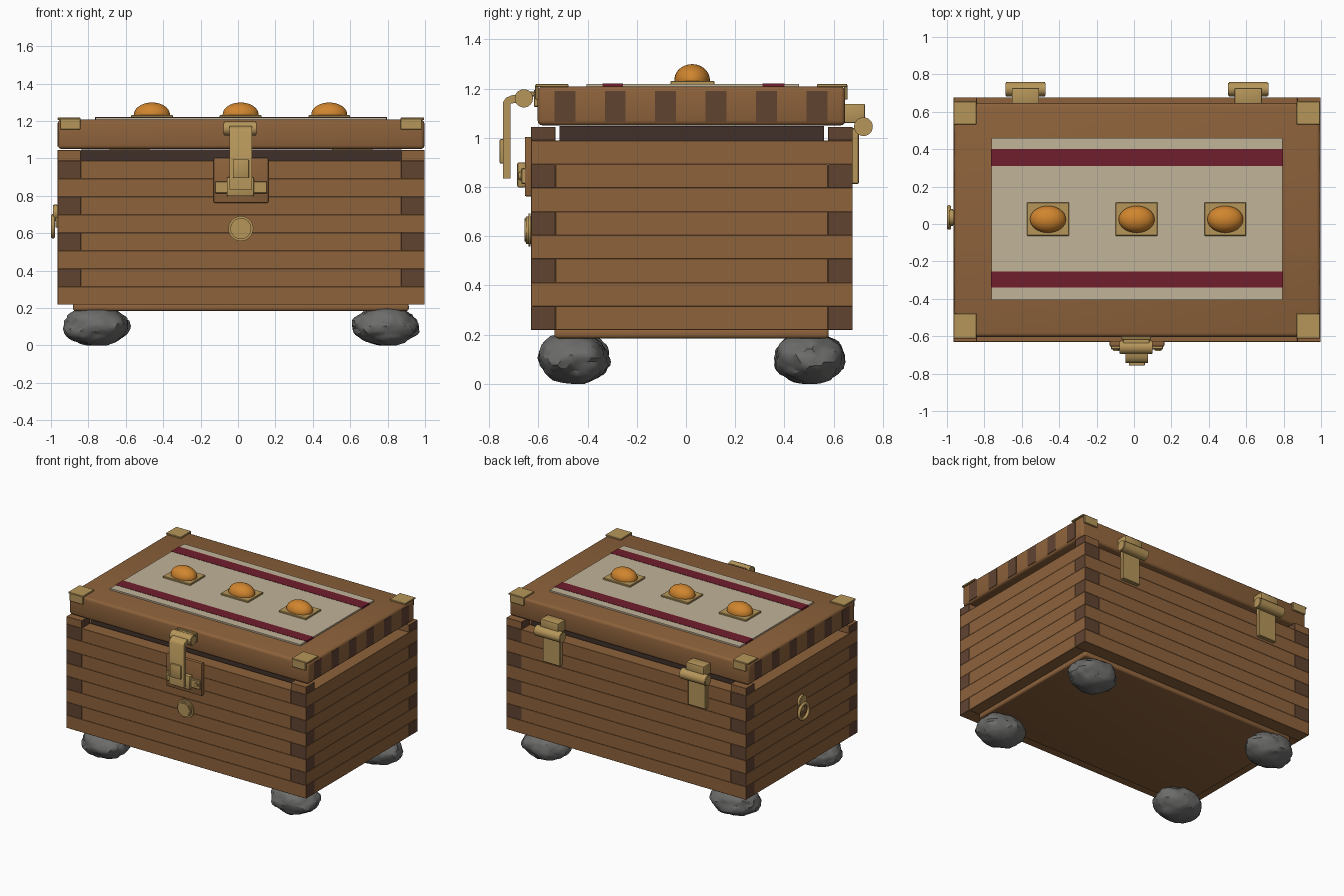
import bpy, bmesh, math
from mathutils import Vector, Matrix, noise

if "Cube" in bpy.data.objects:
    bpy.data.objects.remove(bpy.data.objects["Cube"], do_unlink=True)


def material(name, *rgb):
    """Flat material from display colour values."""
    col = [((c / 255 + 0.055) / 1.055) ** 2.4 for c in rgb] + [1]
    m = bpy.data.materials.new(name)
    m.use_nodes = True
    m.diffuse_color = col
    bsdf = m.node_tree.nodes["Principled BSDF"]
    bsdf.inputs["Base Color"].default_value = col
    bsdf.inputs["Roughness"].default_value = 0.7
    return m


WOOD = material("warm wood", 141, 98, 59)
GRAIN = material("dark end grain", 97, 68, 49)
LINING = material("dark lining", 65, 48, 42)
BRASS = material("brass", 182, 150, 90)
CLOTH = material("beige cloth", 193, 179, 152)
MAROON = material("maroon stripe", 112, 30, 46)
GEM = material("amber gem", 208, 133, 46)
STONE = material("grey stone", 108, 108, 107)


def finish(bm, name, mats, angle=35):
    bmesh.ops.recalc_face_normals(bm, faces=bm.faces)
    for f in bm.faces:
        f.smooth = True
    me = bpy.data.meshes.new(name)
    bm.to_mesh(me)
    bm.free()
    me.set_sharp_from_angle(angle=math.radians(angle))
    for m in mats:
        me.materials.append(m)
    ob = bpy.data.objects.new(name, me)
    bpy.context.collection.objects.link(ob)
    return ob


def box(name, x, y, z, mat, bevel=0.0, seg=1, end_axis=None):
    """Box from ranges; faces pointing along end_axis get end grain."""
    bm = bmesh.new()
    size = [b - a for a, b in (x, y, z)]
    mid = [(a + b) / 2 for a, b in (x, y, z)]
    bmesh.ops.create_cube(bm, size=1, matrix=Matrix.LocRotScale(mid, None, size))
    if bevel:
        bmesh.ops.bevel(bm, geom=bm.edges[:], offset=bevel, segments=seg,
                        profile=0.5, affect='EDGES')
    mats = [mat]
    if end_axis is not None:
        mats.append(GRAIN)
        bm.normal_update()
        for f in bm.faces:
            f.material_index = int(abs(f.normal[end_axis]) > 0.9)
    return finish(bm, name, mats)


def rod(name, centre, radius, length, axis, mat, bevel=0.004, sides=32):
    bm = bmesh.new()
    turn = Vector((0, 0, 1)).rotation_difference(Vector(axis))
    bmesh.ops.create_cone(bm, cap_ends=True, segments=sides, radius1=radius,
                          radius2=radius, depth=length)
    rims = [e for e in bm.edges if abs(e.verts[0].co.z - e.verts[1].co.z) < 1e-5]
    bmesh.ops.bevel(bm, geom=rims, offset=bevel, segments=2, affect='EDGES')
    bm.transform(Matrix.LocRotScale(centre, turn, None))
    return finish(bm, name, [mat])


def extrude_x(name, profile, x, mat):
    """Closed (y, z) profile swept between two x values."""
    bm = bmesh.new()
    face = bm.faces.new([bm.verts.new((x[0], y, z)) for y, z in profile])
    new = bmesh.ops.extrude_face_region(bm, geom=[face])["geom"]
    bmesh.ops.translate(bm, vec=(x[1] - x[0], 0, 0),
                        verts=[v for v in new if isinstance(v, bmesh.types.BMVert)])
    return finish(bm, name, [mat])


X0, X1, Y0, Y1 = -0.965, 0.998, -0.63, 0.677    # outer chest walls
TX, TY = 0.125, 0.1                             # wall thicknesses
BASE, ROW, TOP = 0.219, 0.0962, 1.044
SEAM = 0.0013

# Interlocking wall planks, alternating which pair runs through the corner
for i in range(8):
    z = (BASE + i * ROW, BASE + (i + 1) * ROW)
    front_through = i % 2 == 0
    dx, dy = (0, TY) if front_through else (TX, 0)
    for side, a, b in (("front", Y0, Y0 + TY), ("back", Y1 - TY, Y1)):
        box(f"{side}_plank_{i}", (X0 + dx, X1 - dx), (a, b), z, WOOD, SEAM,
            end_axis=0 if front_through else None)
    for side, a, b in (("right", X0, X0 + TX), ("left", X1 - TX, X1)):
        box(f"{side}_plank_{i}", (a, b), (Y0 + dy, Y1 - dy), z, WOOD, SEAM,
            end_axis=None if front_through else 1)

# Corner stubs above the top row and the dark inner liner
for x in ((X0, X0 + TX), (X1 - TX, X1)):
    for y in ((Y0, Y0 + TY), (Y1 - TY, Y1)):
        box("corner_stub", x, y, (BASE + 8 * ROW, TOP), WOOD, SEAM, end_axis=0)
box("inner_liner", (X0 + TX, X1 - TX), (-0.515, 0.56), (0.21, 1.047), LINING)

# Base frame
box("base_frame", (-0.883, 0.913), (-0.535, 0.58), (0.185, 0.225), WOOD, 0.013, 3)

# Stone feet
for i, x in enumerate((-0.76, 0.788)):
    for j, y in enumerate((-0.455, 0.502)):
        bm = bmesh.new()
        bmesh.ops.create_icosphere(bm, subdivisions=4, radius=1)
        shift = Vector((5.1 * i, 3.7 * j, 1.3))
        for v in bm.verts:
            n = v.co.normalized()
            r = 0.97 + 0.1 * noise.noise(n * 1.6 + shift) + 0.06 * noise.noise(n * 5 + shift)
            v.co = n * r
            v.co = (x + v.co.x * 0.18, y + v.co.y * 0.149,
                    min(max(0.104 + v.co.z * 0.107, 0), 0.2))
        finish(bm, "stone_foot", [STONE], 30)

# Lid with end grain strips on both ends
LX, LY, LZ = (-0.963, 0.996), (-0.603, 0.647), (1.05, 1.208)
box("lid", LX, LY, LZ, WOOD, 0.02, 3)
for x in LX:
    for i in range(6):
        y = -0.535 + 0.205 * i
        box("lid_end_strip", (x - 0.002, x + 0.002), (y, y + 0.085), (1.064, 1.19), GRAIN)

# Brass lid corners, each folded over the front or back edge
for side, x in ((-1, (-0.964, -0.842)), (1, (0.869, 0.995))):
    for edge, inner, out in ((LY[0], -0.478, -1), (LY[1], 0.533, 1)):
        ys = sorted((edge + out * 0.008, inner))
        box("lid_corner_top", x, ys, (1.206, 1.218), BRASS, 0.002)
        ys = sorted((edge + out * 0.01, edge - out * 0.004))
        flap = (x[0] + 0.012, x[1]) if side < 0 else (x[0], x[1] - 0.012)
        box("lid_corner_flap", flap, ys, (1.155, 1.215), BRASS, 0.003)

# Cloth runner with two stripes
box("cloth_runner", (-0.763, 0.794), (-0.405, 0.46), (1.204, 1.219), CLOTH)
for y in ((-0.34, -0.255), (0.31, 0.4)):
    box("cloth_stripe", (-0.765, 0.796), y, (1.203, 1.221), MAROON)

# Three gems on brass settings
for x in (-0.46, 0.014, 0.488):
    box("gem_setting", (x - 0.112, x + 0.112), (-0.063, 0.116), (1.216, 1.231), BRASS, 0.003)
    bm = bmesh.new()
    bmesh.ops.create_uvsphere(bm, u_segments=32, v_segments=20, radius=1)
    bmesh.ops.bisect_plane(bm, geom=bm.verts[:] + bm.edges[:] + bm.faces[:],
                           plane_co=(0, 0, -0.15), plane_no=(0, 0, -1), clear_outer=True)
    bm.transform(Matrix.LocRotScale((x, 0.025, 1.235), None, (0.096, 0.072, 0.064)))
    finish(bm, "gem", [GEM], 60)

# Front latch: backing plate, hinge pin, hasp and staple
box("latch_backing", (-0.13, 0.162), (-0.655, -0.625), (0.762, 1.004), WOOD, 0.006, 2)
box("latch_lid_plate", (-0.067, 0.09), (-0.618, -0.6), (1.125, 1.195), BRASS, 0.003)
box("latch_arm", (-0.058, 0.083), (-0.65, -0.6), (1.168, 1.188), BRASS, 0.003)
rod("latch_pin", (0.011, -0.659, 1.16), 0.037, 0.176, (1, 0, 0), BRASS)
extrude_x("hasp", [(-0.66, 1.178), (-0.71, 1.172), (-0.732, 1.162), (-0.743, 1.145),
                   (-0.743, 0.835), (-0.714, 0.835), (-0.714, 1.138), (-0.66, 1.148)],
          (-0.045, 0.076), BRASS)
box("hasp_button", (-0.027, 0.058), (-0.757, -0.735), (0.895, 0.995), BRASS, 0.005, 2)
box("staple_plate", (-0.124, 0.156), (-0.67, -0.65), (0.813, 0.877), BRASS, 0.004)
box("staple_block", (-0.06, 0.085), (-0.686, -0.65), (0.798, 0.9), BRASS, 0.008, 2)
for x in (-0.095, 0.128):
    rod("staple_rivet", (x, -0.67, 0.845), 0.018, 0.02, (0, 1, 0), BRASS)

# Round boss below the latch: bevelled rim with a raised face
rod("front_boss_rim", (0.015, -0.635, 0.625), 0.067, 0.03, (0, 1, 0), BRASS, 0.011)
rod("front_boss_face", (0.015, -0.641, 0.625), 0.05, 0.03, (0, 1, 0), BRASS)

# Small ring pull on the right end
box("side_ring_plate", (-0.977, -0.96), (0.0, 0.07), (0.63, 0.72), BRASS, 0.003)
rod("side_ring_mount", (-0.976, 0.035, 0.71), 0.045, 0.024, (1, 0, 0), BRASS)
bpy.ops.mesh.primitive_torus_add(major_radius=0.055, minor_radius=0.011,
                                 major_segments=40, minor_segments=12,
                                 location=(-0.989, 0.035, 0.637),
                                 rotation=(0, math.pi / 2, 0))
ring = bpy.context.object
ring.name = "side_ring"
ring.data.materials.append(BRASS)
bpy.ops.object.shade_smooth()

# Rear hinges
for x in (-0.58, 0.611):
    leaf = (x - 0.073, x + 0.073)
    rod("hinge_barrel", (x, 0.721, 1.045), 0.038, 0.216, (1, 0, 0), BRASS)
    box("hinge_lid_leaf", leaf, (0.64, 0.727), (1.06, 1.138), BRASS, 0.005, 2)
    box("hinge_wall_leaf", leaf, (0.67, 0.703), (0.813, 1.04), BRASS, 0.004)
